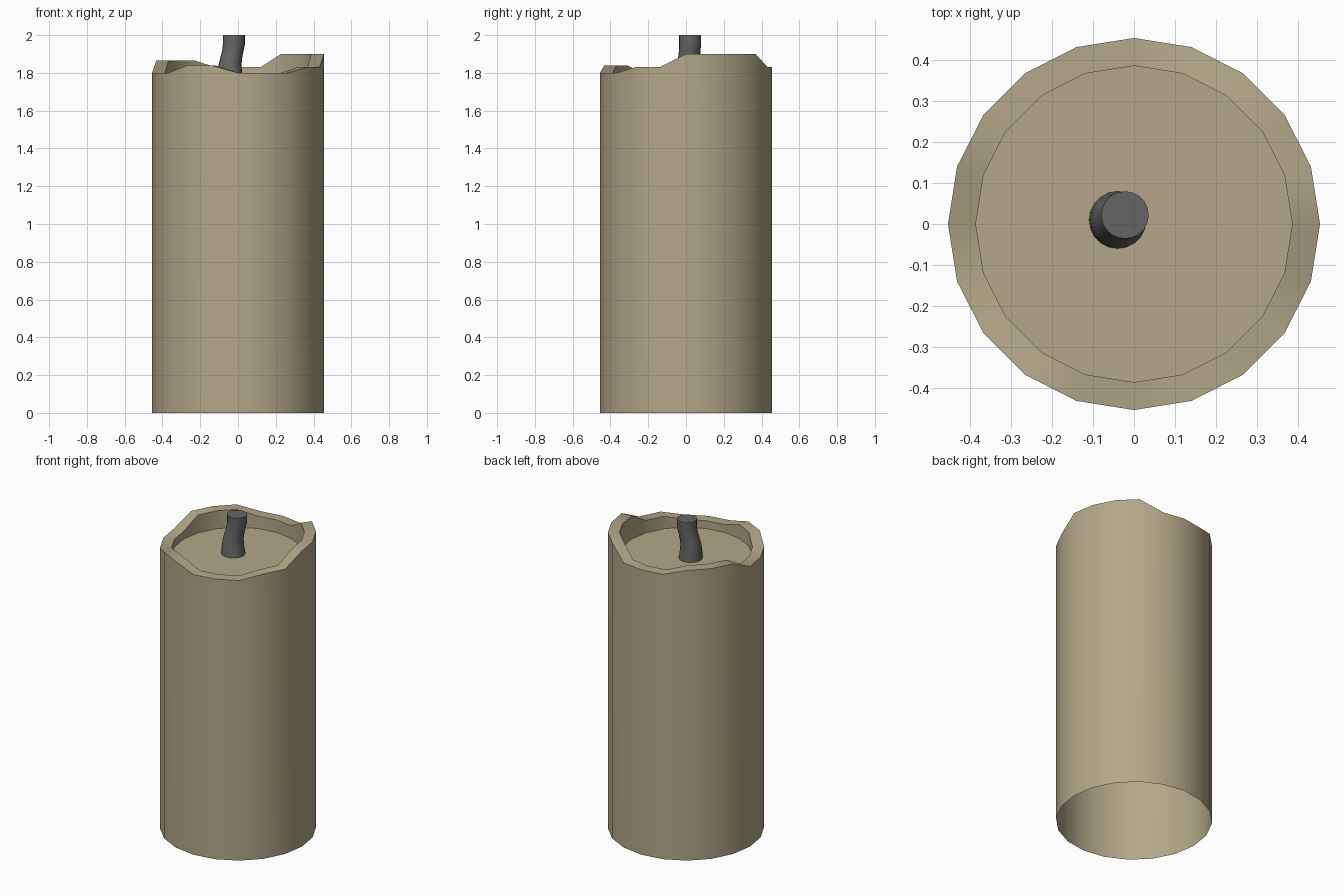
import bpy, bmesh, math

if "Cube" in bpy.data.objects:
    bpy.data.objects.remove(bpy.data.objects["Cube"])

SIDES = 20


def material(name, rgb):
    m = bpy.data.materials.new(name)
    m.diffuse_color = (*rgb, 1)
    m.use_nodes = True
    m.node_tree.nodes["Principled BSDF"].inputs["Base Color"].default_value = m.diffuse_color
    return m


def ring(bm, n, r, heights, cx=0, cy=0):
    """Circle of vertices; heights is one value or one per vertex."""
    if not isinstance(heights, list):
        heights = [heights] * n
    return [bm.verts.new((cx + r * math.cos(2 * math.pi * i / n),
                          cy + r * math.sin(2 * math.pi * i / n), heights[i]))
            for i in range(n)]


def bridge(bm, a, b):
    n = len(a)
    for i in range(n):
        j = (i + 1) % n
        bm.faces.new((a[i], a[j], b[j], b[i]))


def finish(bm, name, mat):
    mesh = bpy.data.meshes.new(name)
    bm.to_mesh(mesh)
    bm.free()
    ob = bpy.data.objects.new(name, mesh)
    bpy.context.collection.objects.link(ob)
    mesh.materials.append(mat)
    bpy.ops.object.select_all(action='DESELECT')
    ob.select_set(True)
    bpy.context.view_layer.objects.active = ob
    bpy.ops.object.shade_smooth_by_angle(angle=math.radians(30))
    return ob


# Wax body: open underneath, uneven melted rim, sunken floor
rim = ([1.9] * 4 + [1.83] * 3 + [1.865] * 3 + [1.8] * 3
       + [1.84] * 2 + [1.8] * 3 + [1.83] * 2)
bm = bmesh.new()
rings = [ring(bm, SIDES, 0.455, 0), ring(bm, SIDES, 0.455, rim),
         ring(bm, SIDES, 0.387, rim), ring(bm, SIDES, 0.387, 1.75)]
for a, b in zip(rings, rings[1:]):
    bridge(bm, a, b)
bm.faces.new(rings[-1])
finish(bm, "wax_body", material("wax", (0.45, 0.39, 0.25)))

# Wick: tapered, bent stack of rings (x, y, z, radius)
path = [(-0.040, 0.010, 1.75, 0.070), (-0.043, 0.010, 1.80, 0.065),
        (-0.043, 0.012, 1.84, 0.061), (-0.036, 0.016, 1.88, 0.058),
        (-0.027, 0.020, 1.92, 0.057), (-0.022, 0.022, 1.95, 0.058),
        (-0.022, 0.022, 2.00, 0.058)]
bm = bmesh.new()
rings = [ring(bm, SIDES, r, z, x, y) for x, y, z, r in path]
for a, b in zip(rings, rings[1:]):
    bridge(bm, a, b)
bm.faces.new(rings[-1])
finish(bm, "wick", material("wick", (0.13, 0.13, 0.13)))
